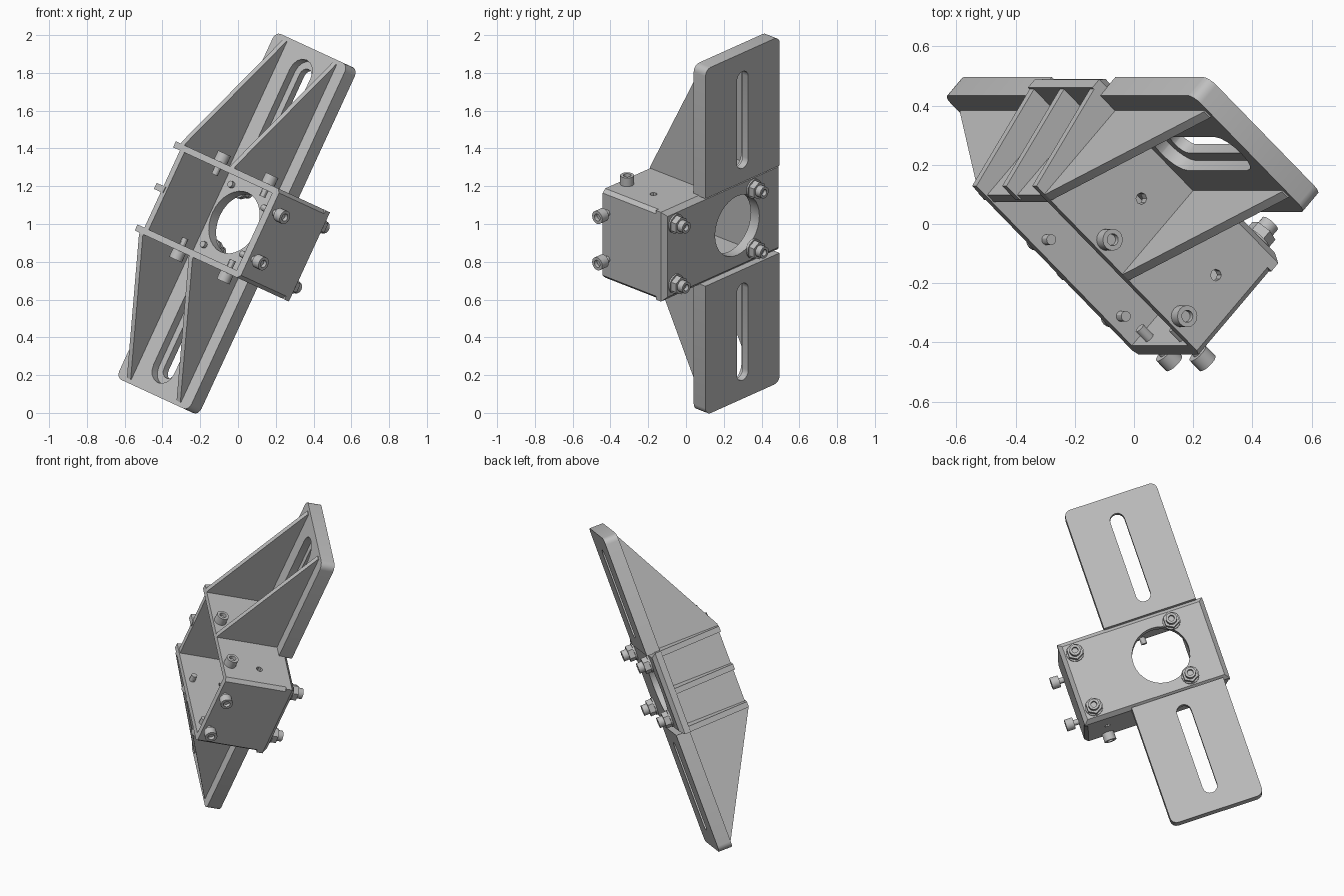
import bpy, bmesh, math
from mathutils import Matrix, Vector

if "Cube" in bpy.data.objects:
    bpy.data.objects.remove(bpy.data.objects["Cube"])

# Local frame: X = across plate (v), Y = along plate (u), Z = plate normal (n)
A, T = math.radians(24.75), math.radians(43)
s, c, S, C = math.sin(A), math.cos(A), math.sin(T), math.cos(T)
U, V, N = (s, 0, c), (c * C, -S, -s * C), (-c * S, -C, s * S)
FRAME = Matrix([(V[i], U[i], N[i]) for i in range(3)]).to_4x4()
FRAME.translation = (0, 0, 1)

grey = bpy.data.materials.new("plain grey")
grey.diffuse_color = (0.52, 0.52, 0.52, 1)
grey.use_nodes = True
grey.node_tree.nodes["Principled BSDF"].inputs["Base Color"].default_value = grey.diffuse_color
parts = []


def finish(bm, name):
    bmesh.ops.recalc_face_normals(bm, faces=bm.faces)
    me = bpy.data.meshes.new(name)
    bm.to_mesh(me)
    bm.free()
    me.materials.append(grey)
    ob = bpy.data.objects.new(name, me)
    bpy.context.collection.objects.link(ob)
    parts.append(ob)
    return ob


def prism(name, pts, vec):
    bm = bmesh.new()
    f = bm.faces.new([bm.verts.new(p) for p in pts])
    r = bmesh.ops.extrude_face_region(bm, geom=[f])
    bmesh.ops.translate(bm, vec=vec,
                        verts=[g for g in r["geom"] if isinstance(g, bmesh.types.BMVert)])
    return finish(bm, name)


def box(name, x0, x1, y0, y1, z0, z1):
    return prism(name, [(x0, y0, z0), (x1, y0, z0), (x1, y1, z0), (x0, y1, z0)], (0, 0, z1 - z0))


def rod(name, start, axis, r, length, sides=16, socket=False):
    bm = bmesh.new()
    bmesh.ops.create_cone(bm, cap_ends=True, segments=sides, radius1=r, radius2=r, depth=length)
    axis = Vector(axis)
    if socket:
        top = max(bm.faces, key=lambda f: f.calc_center_median().z)
        bmesh.ops.inset_individual(bm, faces=[top], thickness=r * 0.45)
        bmesh.ops.inset_individual(bm, faces=[top], thickness=0.001)
        bmesh.ops.translate(bm, verts=top.verts, vec=(0, 0, -0.02))
    rot = axis.to_track_quat('Z', 'Y').to_matrix().to_4x4()
    bm.transform(Matrix.Translation(Vector(start) + axis * length / 2) @ rot)
    return finish(bm, name)


def rounded(x0, x1, y0, y1, r, z, n=4):
    pts = []
    for k, (cx, cy) in enumerate([(x1 - r, y1 - r), (x0 + r, y1 - r), (x0 + r, y0 + r), (x1 - r, y0 + r)]):
        for i in range(n + 1):
            a = math.pi / 2 * (k + i / n)
            pts.append((cx + r * math.cos(a), cy + r * math.sin(a), z))
    return pts


def cut(ob, cutters):
    for cu in cutters:
        m = ob.modifiers.new("cut", 'BOOLEAN')
        m.operation, m.solver, m.object = 'DIFFERENCE', 'EXACT', cu
    bpy.context.view_layer.update()
    ev = ob.evaluated_get(bpy.context.evaluated_depsgraph_get())
    me = bpy.data.meshes.new_from_object(ev)
    ob.modifiers.clear()
    ob.data = me
    for cu in cutters:
        parts.remove(cu)
        bpy.data.objects.remove(cu)


BACK, SLAB, FLOOR, FRONT = -0.235, -0.212, -0.15, 0.235
MID = -0.187     # plate centre line across

# Back slab of the housing with chamfered rear edges and a round opening
bm = bmesh.new()
bmesh.ops.create_cube(bm, size=1)
bm.transform(Matrix.Translation((-0.06, 0, (SLAB + FLOOR) / 2)) @ Matrix.Diagonal((0.91, 0.52, FLOOR - SLAB, 1)))
rear = [e for e in bm.edges if all(v.co.z < SLAB + 0.001 for v in e.verts)]
bmesh.ops.bevel(bm, geom=rear, offset=0.025, segments=1, affect='EDGES')
slab = finish(bm, "housing_back")
cut(slab, [rod("cutter", (-0.17, 0, -0.4), (0, 0, 1), 0.172, 0.5, 32)])

# Housing side walls
prism("housing_side_wall", [(0.35, -0.26, FLOOR - 0.02), (0.375, -0.26, FLOOR - 0.02), (0.395, -0.24, FLOOR - 0.02),
                            (0.395, 0.24, FLOOR - 0.02), (0.375, 0.26, FLOOR - 0.02), (0.35, 0.26, FLOOR - 0.02)],
      (0, 0, FRONT - FLOOR + 0.02))
box("housing_inner_wall", -0.39, -0.355, -0.25, 0.25, FLOOR - 0.01, FRONT - 0.005)

# Three tapered fins outside the inner wall
for y in (-0.2425, 0, 0.2425):
    prism("housing_fin", [(-0.37, y - 0.0175, FRONT), (-0.44, y - 0.0175, FRONT),
                          (-0.51, y - 0.0175, FLOOR - 0.02), (-0.37, y - 0.0175, FLOOR - 0.02)], (0, 0.035, 0))

for d in (-1, 1):
    side = "upper" if d > 0 else "lower"
    # End walls of the housing with two small holes
    wall = box(side + "_housing_wall", -0.39, 0.37, *sorted((d * 0.225, d * 0.26)), FLOOR - 0.02, FRONT)
    cut(wall, [rod("cutter", (x, d * 0.15, 0), (0, d, 0), 0.02, 0.2, 8) for x in (-0.126, 0.253)])

    # Slotted mounting plate: outer corners rounded, inner edge square
    y0, y1 = sorted((d * 0.255, d * 1.008))
    outline = rounded(MID - 0.288, MID + 0.288, y0, y1, 0.04, BACK)
    square = [(MID + k * 0.288, d * 0.255, BACK) for k in (-d, d)]
    outline = outline[:10] + square if d > 0 else square + outline[10:]
    plate = prism(side + "_mounting_plate", outline, (0, 0, FLOOR - BACK))
    y0, y1 = sorted((d * 0.335, d * 0.9))
    slot = prism("cutter", rounded(MID - 0.044, MID + 0.044, y0, y1, 0.0435, -0.4), (0, 0, 0.5))
    recess = prism("cutter", rounded(MID - 0.082, MID + 0.082, y0 - 0.04, y1 + 0.04, 0.08, BACK + 0.04),
                   (0, 0, 0.3))
    cut(plate, [slot, recess])

    # Triangular gusset ribs
    for x in (MID - 0.213, MID + 0.183):
        prism(side + "_gusset", [(x, d * 0.25, FRONT), (x, d * 0.25, FLOOR - 0.01),
                                 (x, d * 0.985, FLOOR - 0.01), (x, d * 0.985, FLOOR + 0.005),
                                 (x, d * 0.27, FRONT)], (0.03, 0, 0))

    # Rear bolts: washer, hex nut and bolt end, with tips inside
    for x in (-0.295, 0.31):
        p = (x, d * 0.175, SLAB + 0.005)
        rod("rear_washer", p, (0, 0, -1), 0.054, 0.015)
        rod("rear_nut", p, (0, 0, -1), 0.05, 0.05, 6)
        rod("rear_bolt_end", p, (0, 0, -1), 0.033, 0.085, 16, True)
        rod("rear_bolt_tip", (x, d * 0.175, FLOOR - 0.01), (0, 0, 1), 0.018, 0.03, 12)

    # Clamp screws through the end walls
    for x in (-0.126, 0.253):
        rod("clamp_screw_shaft", (x, d * 0.185, 0.19), (0, d, 0), 0.018, 0.1, 12)
        rod("clamp_screw_head", (x, d * 0.26, 0.19), (0, d, 0), 0.037, 0.05, 16, True)

    # Clamp screws through the side wall
    rod("side_screw_shaft", (0.3, d * 0.135, 0.2), (1, 0, 0), 0.018, 0.14, 12)
    rod("side_screw_head", (0.425, d * 0.135, 0.2), (1, 0, 0), 0.037, 0.05, 16, True)

# Tilt everything into the final pose, smooth the round parts
for ob in parts:
    ob.data.transform(FRAME)
    ob.select_set(True)
bpy.context.view_layer.objects.active = parts[0]
bpy.ops.object.shade_smooth_by_angle(angle=math.radians(30))
